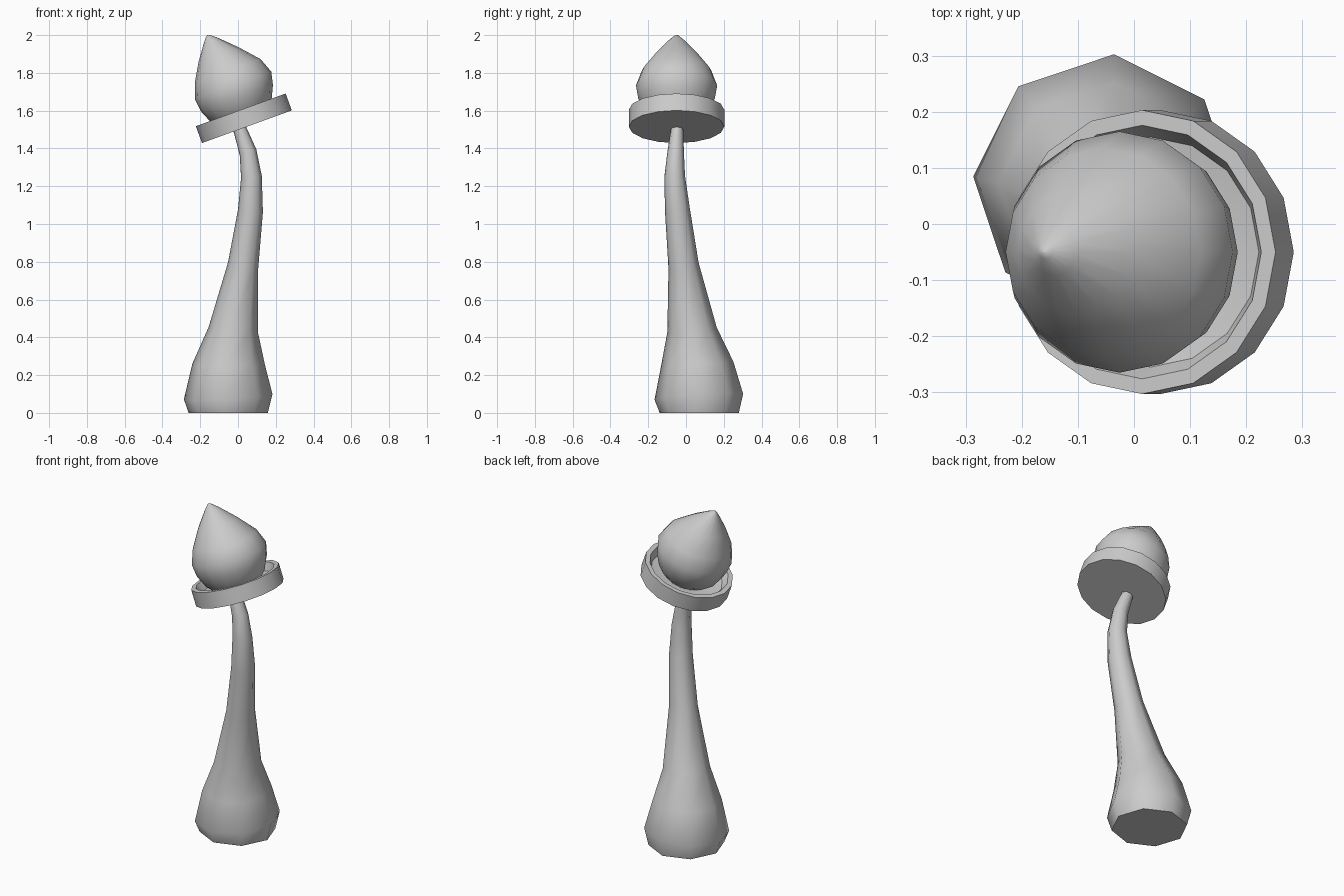
import bpy, math
from mathutils import Matrix, Vector

if "Cube" in bpy.data.objects:
    bpy.data.objects.remove(bpy.data.objects["Cube"])


def loft(name, rings, matrix=Matrix.Identity(4)):
    """Skin a list of point rings (equal counts) and cap both ends."""
    n = len(rings[0])
    verts = [matrix @ Vector(p) for ring in rings for p in ring]
    faces = [tuple(reversed(range(n)))]
    for k in range(len(rings) - 1):
        a, b = k * n, (k + 1) * n
        faces += [(a + i, a + (i + 1) % n, b + (i + 1) % n, b + i) for i in range(n)]
    faces.append(tuple(range(len(verts) - n, len(verts))))
    mesh = bpy.data.meshes.new(name)
    mesh.from_pydata(verts, [], faces)
    obj = bpy.data.objects.new(name, mesh)
    bpy.context.collection.objects.link(obj)
    bpy.ops.object.select_all(action='DESELECT')
    obj.select_set(True)
    bpy.context.view_layer.objects.active = obj
    bpy.ops.object.shade_smooth_by_angle(angle=math.radians(50))
    return obj


def circle(cx, cy, z, r, n, slope=(0, 0), start=0.0):
    """Ring of n points; slope tilts it out of the horizontal."""
    pts = []
    for i in range(n):
        t = start + math.tau * i / n
        dx, dy = r * math.cos(t), r * math.sin(t)
        pts.append((cx + dx, cy + dy, z + slope[0] * dx + slope[1] * dy))
    return pts


# Curved eight-sided stem: centre x, centre y, height, radius, slope x, slope y
stem = [
    (-0.052, 0.07, 0.0, 0.210, 0.0, 0.0),
    (-0.052, 0.068, 0.085, 0.235, 0.06, 0.06),
    (-0.05, 0.06, 0.26, 0.192, 0.0, 0.05),
    (-0.025, 0.032, 0.44, 0.131, -0.1, 0.1),
    (0.027, -0.013, 0.78, 0.080, -0.2, 0.2),
    (0.066, -0.045, 1.07, 0.066, -0.1, 0.15),
    (0.071, -0.060, 1.25, 0.055, 0.1, 0.05),
    (0.053, -0.055, 1.38, 0.044, 0.35, 0.0),
    (0.014, -0.048, 1.49, 0.034, 0.4, 0.0),
    (-0.005, -0.047, 1.54, 0.030, 0.36, 0.0),
]
loft("stem", [circle(x, y, z, r, 8, (sx, sy), math.radians(-4))
              for x, y, z, r, sx, sy in stem])

# The head leans toward -x
head = Matrix.Translation((0.047, -0.05, 1.515)) @ Matrix.Rotation(math.radians(-20), 4, 'Y')

# Shallow cup with a raised rim
cup = [(0.253, 0.0), (0.253, 0.095), (0.226, 0.095), (0.205, 0.05), (0.12, 0.035)]
loft("cup", [circle(0, 0, h, r, 16) for r, h in cup], head)

# Pointed bud: radius, height, sideways shift
bud = [(0.125, 0.04, 0), (0.172, 0.09, 0), (0.203, 0.16, 0.002), (0.215, 0.23, 0.006),
       (0.185, 0.312, 0.005), (0.113, 0.41, -0.01), (0.042, 0.492, -0.022),
       (0.012, 0.522, -0.028), (0.002, 0.527, -0.03)]
loft("bud", [circle(s, 0, h, r, 16) for r, h, s in bud], head)
